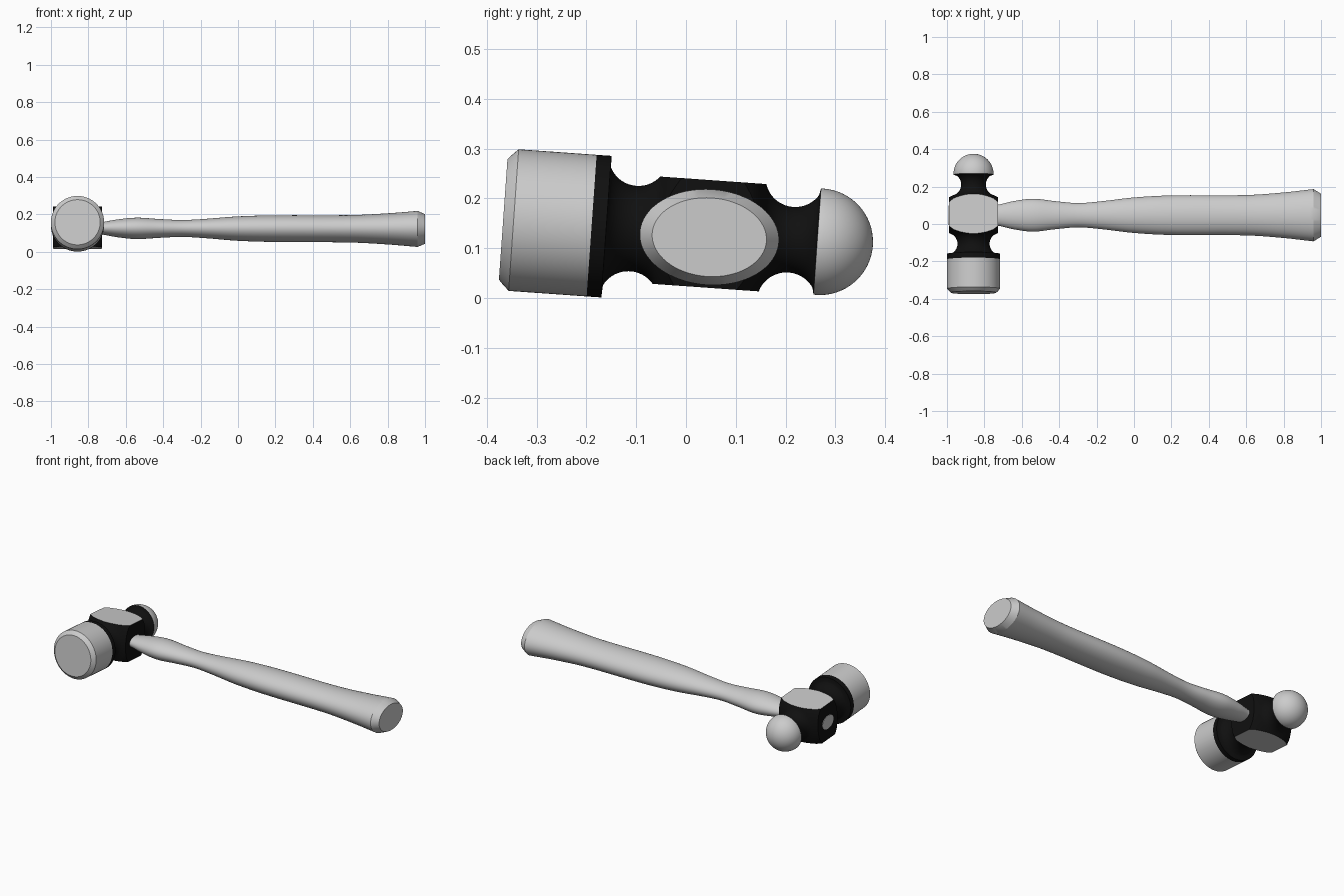
import bpy, bmesh, math
from mathutils import Vector

if "Cube" in bpy.data.objects:
    bpy.data.objects.remove(bpy.data.objects["Cube"])

TILT = -math.radians(4.05)
HEAD = (-0.858, 0.04, 0.129)


def material(name, rgb):
    m = bpy.data.materials.new(name)
    m.diffuse_color = (*rgb, 1)
    m.use_nodes = True
    m.node_tree.nodes["Principled BSDF"].inputs["Base Color"].default_value = m.diffuse_color
    return m


GREY = material("light_grey", (0.6, 0.6, 0.6))
BLACK = material("black", (0.005, 0.005, 0.005))


def loft(rings):
    """Skin a list of closed rings and cap both ends."""
    bm = bmesh.new()
    loops = [[bm.verts.new(p) for p in r] for r in rings]
    n = len(loops[0])
    for a, b in zip(loops, loops[1:]):
        for i in range(n):
            j = (i + 1) % n
            bm.faces.new((a[i], a[j], b[j], b[i]))
    bm.faces.new(loops[0])
    bm.faces.new(loops[-1])
    bmesh.ops.recalc_face_normals(bm, faces=bm.faces[:])
    return bm


def lathe(profile, n=96):
    """Revolve (position, radius) pairs around the local y axis."""
    ang = [2 * math.pi * i / n for i in range(n)]
    return loft([[(r * math.cos(a), s, r * math.sin(a)) for a in ang]
                 for s, r in profile])


def finish(name, bm, mats, loc):
    me = bpy.data.meshes.new(name)
    bm.to_mesh(me)
    bm.free()
    for m in mats:
        me.materials.append(m)
    me.shade_smooth()
    me.set_sharp_from_angle(angle=math.radians(28))
    ob = bpy.data.objects.new(name, me)
    ob.location = loc
    ob.rotation_euler = (TILT, 0, 0)
    bpy.context.collection.objects.link(ob)
    return ob


def groove(centre, depth, s0, s1, rad=0.06, n=14):
    """Concave circular neck profile between two positions."""
    pts = []
    for i in range(n + 1):
        s = s0 + (s1 - s0) * i / n
        pts.append((s, depth + rad - math.sqrt(max(rad**2 - (s - centre)**2, 0))))
    return pts


def spline(keys, steps=8):
    """Smooth curve through the key rows."""
    out = []
    for i in range(len(keys) - 1):
        p0, p1 = keys[max(i - 1, 0)], keys[i]
        p2, p3 = keys[i + 1], keys[min(i + 2, len(keys) - 1)]
        for k in range(steps):
            t = k / steps
            row = [p1[0] + (p2[0] - p1[0]) * t]
            for c in (1, 2):
                m1 = (p2[c] - p0[c]) / (p2[0] - p0[0]) * (p2[0] - p1[0])
                m2 = (p3[c] - p1[c]) / (p3[0] - p1[0]) * (p2[0] - p1[0])
                row.append((2*t**3 - 3*t**2 + 1) * p1[c] + (t**3 - 2*t**2 + t) * m1
                           + (3*t**2 - 2*t**3) * p2[c] + (t**3 - t**2) * m2)
            out.append(row)
    return out + [list(keys[-1])]


# striking face
finish("striking_face", lathe([(-0.408, 0.121), (-0.403, 0.127), (-0.387, 0.1425),
                               (-0.23, 0.1425)]), [GREY], HEAD)

# rear neck with black skirt
finish("rear_neck", lathe([(-0.23, 0.1425), (-0.2005, 0.1425)]
                          + groove(-0.146, 0.086, -0.199, -0.146)), [BLACK], HEAD)

# eye body: turned barrel cut flat on four sides
barrel = (groove(-0.146, 0.086, -0.146, -0.097)
          + [(-0.087, 0.133), (-0.076, 0.152), (-0.055, 0.172), (-0.03, 0.18),
             (0.04, 0.18), (0.068, 0.172), (0.09, 0.152), (0.101, 0.133)]
          + groove(0.171, 0.066, 0.113, 0.171))
body = lathe(barrel)
for axis, d in (("x", 0.132), ("z", 0.108)):
    for sign in (1, -1):
        v = Vector((sign, 0, 0) if axis == "x" else (0, 0, sign))
        cut = bmesh.ops.bisect_plane(
            body, geom=body.verts[:] + body.edges[:] + body.faces[:],
            plane_co=v * d, plane_no=v, clear_outer=True)
        edges = [e for e in cut["geom_cut"] if isinstance(e, bmesh.types.BMEdge)]
        bmesh.ops.holes_fill(body, edges=edges, sides=0)
bmesh.ops.recalc_face_normals(body, faces=body.faces[:])
for f in body.faces:
    flat = all(abs(abs(v.co.z) - 0.108) < 1e-4 for v in f.verts)
    f.material_index = 1 if flat else 0
finish("eye_body", body, [BLACK, GREY], HEAD)

# front neck
finish("front_neck", lathe(groove(0.171, 0.066, 0.171, 0.221) + [(0.224, 0.1065)]),
       [BLACK], HEAD)

# ball peen
ball = [(0.224, 0.1065)]
for i in range(25):
    a = math.pi / 2 * i / 24
    ball.append((0.229 + 0.107 * math.sin(a), max(0.107 * math.cos(a), 0.0008)))
finish("ball_peen", lathe(ball), [GREY], HEAD)

# handle: x, half width, half height
keys = [(-0.72, 0.057, 0.034), (-0.64, 0.076, 0.048), (-0.54, 0.088, 0.057),
        (-0.42, 0.075, 0.050), (-0.3, 0.065, 0.045), (-0.18, 0.074, 0.051),
        (0, 0.095, 0.065), (0.2, 0.106, 0.071), (0.6, 0.108, 0.073),
        (0.8, 0.122, 0.083), (0.96, 0.140, 0.096)]
rows = [(-0.992, 0.053, 0.04), (-0.8, 0.053, 0.034)] + spline(keys) + [(1.0, 0.115, 0.079)]
ring_angles = [2 * math.pi * i / 64 for i in range(64)]
handle = loft([[(x, w * math.cos(a), h * math.sin(a) - 0.002 * x) for a in ring_angles]
               for x, w, h in rows])
finish("handle", handle, [GREY], (0, 0.047, 0.124))
